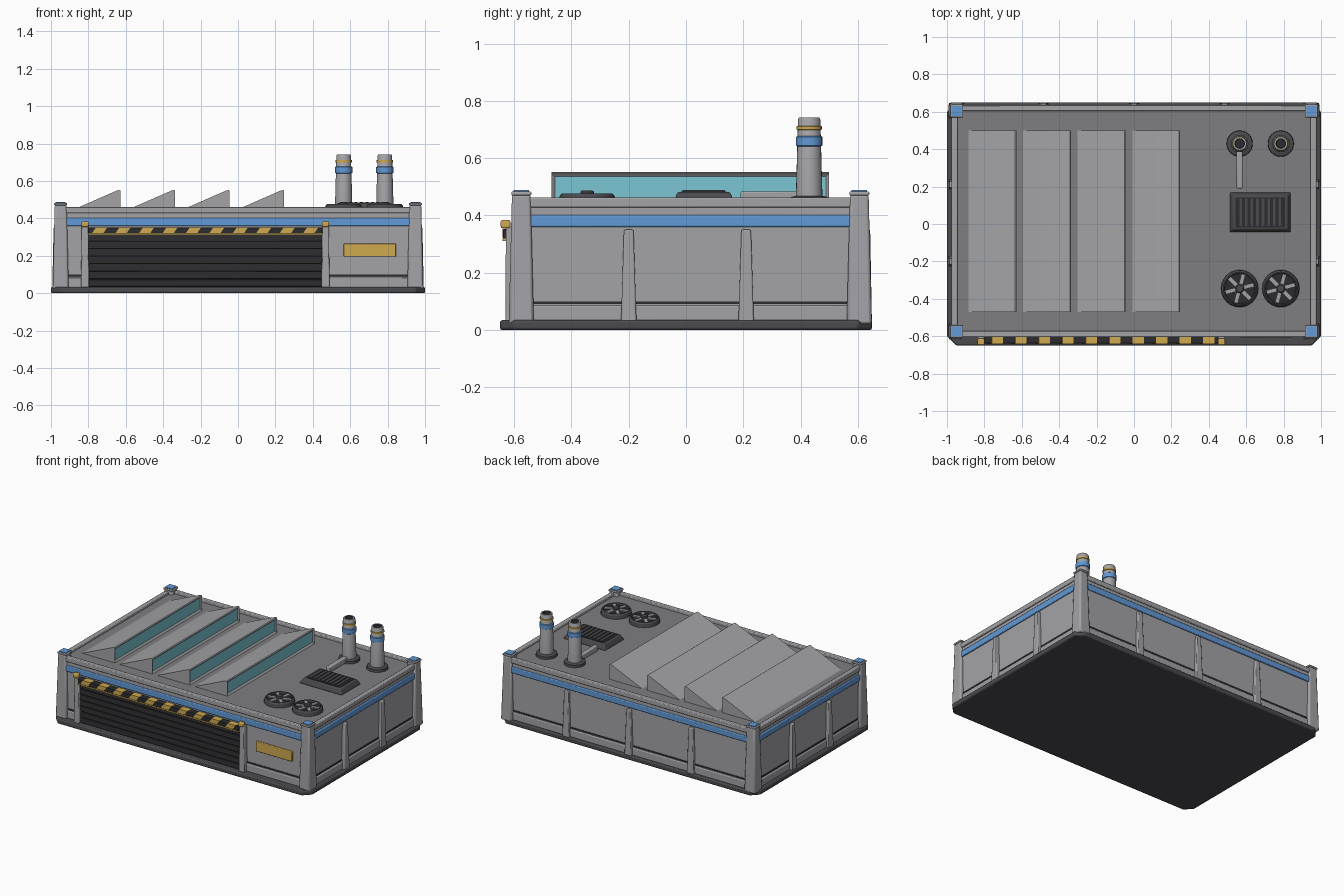
import bpy, bmesh
from math import pi, cos, sin
from mathutils import Vector, Matrix

default = bpy.data.objects.get("Cube")
if default:
    bpy.data.objects.remove(default, do_unlink=True)


def material(name, r, g, b):
    m = bpy.data.materials.new(name)
    m.use_nodes = True
    m.diffuse_color = (r, g, b, 1)
    m.node_tree.nodes["Principled BSDF"].inputs["Base Color"].default_value = (r, g, b, 1)
    return m


GREY = material("wall grey", 0.37, 0.37, 0.39)
ROOF = material("roof grey", 0.21, 0.21, 0.22)
DARK = material("dark metal", 0.07, 0.07, 0.078)
BLACK = material("shutter black", 0.025, 0.025, 0.028)
BLUE = material("trim blue", 0.12, 0.32, 0.68)
TEAL = material("glass teal", 0.2, 0.56, 0.66)
GOLD = material("signal yellow", 0.62, 0.4, 0.08)


def finish(name, bm, mats, bevel=0.0):
    bmesh.ops.recalc_face_normals(bm, faces=bm.faces)
    mesh = bpy.data.meshes.new(name)
    bm.to_mesh(mesh)
    bm.free()
    for m in mats:
        mesh.materials.append(m)
    ob = bpy.data.objects.new(name, mesh)
    bpy.context.collection.objects.link(ob)
    if bevel:
        mod = ob.modifiers.new("edge bevel", "BEVEL")
        mod.width, mod.segments = bevel, 2
        mod.limit_method = "ANGLE"
    bpy.ops.object.select_all(action="DESELECT")
    ob.select_set(True)
    bpy.context.view_layer.objects.active = ob
    bpy.ops.object.shade_smooth_by_angle(angle=pi / 6)
    return ob


def box(name, x, y, z0, z1, hx, hy, mat, top=(1, 1), bevel=0.0, shear=0.0, turn=0.0):
    """Box from half sizes, with an optional tapered or sheared top."""
    bm = bmesh.new()
    spin = Matrix.Rotation(turn, 3, "Z")
    for v in bmesh.ops.create_cube(bm, size=2)["verts"]:
        up = v.co.z > 0
        px = v.co.x * hx * (top[0] if up else 1) + (shear if up else 0)
        py = v.co.y * hy * (top[1] if up else 1)
        v.co = spin @ Vector((px, py, 0)) + Vector((x, y, z1 if up else z0))
    return finish(name, bm, [mat], bevel)


def lathe(name, x, y, profile, mat, sides=24):
    """Turn a (radius, height) profile around a vertical axis."""
    bm = bmesh.new()
    verts = [bm.verts.new((x + r, y, z)) for r, z in profile]
    edges = [bm.edges.new(pair) for pair in zip(verts, verts[1:])]
    bmesh.ops.spin(bm, geom=verts + edges, cent=(x, y, 0), axis=(0, 0, 1),
                   angle=2 * pi, steps=sides, use_duplicate=False)
    bmesh.ops.remove_doubles(bm, verts=bm.verts, dist=0.0002)
    return finish(name, bm, [mat])


def ring(name, z0, z1, hx, hy, width, mat, bevel=0.0):
    """Rectangular band running round the building."""
    for s, side in ((-1, "right"), (1, "left")):
        box(f"{name}_{side}", s * (hx - width / 2), CY, z0, z1, width / 2, hy, mat, bevel=bevel)
    for s, side in ((-1, "front"), (1, "back")):
        box(f"{name}_{side}", 0, CY + s * (hy - width / 2), z0, z1, hx, width / 2, mat, bevel=bevel)


CY, HX, HY = 0.015, 0.965, 0.61      # building centre and half sizes
FRONT = CY - HY
DECK = 0.445

# Base slab with chamfered corners
bm = bmesh.new()
outline = []
for sx, sy in ((1, 1), (-1, 1), (-1, -1), (1, -1)):
    pair = [(sx, sy * 0.6), (sx * 0.95, sy * 0.65)]
    outline += pair if sx * sy > 0 else pair[::-1]
base = bm.faces.new([bm.verts.new((x, y, 0)) for x, y in outline])
extruded = bmesh.ops.extrude_face_region(bm, geom=[base])["geom"]
for v in extruded:
    if isinstance(v, bmesh.types.BMVert):
        v.co.z = 0.034
finish("base_slab", bm, [DARK], 0.008)

# Main walls with a darker roof deck on top
walls = box("walls", 0, CY, 0.03, DECK, HX, HY, GREY)
walls.data.materials.append(ROOF)
for face in walls.data.polygons:
    if face.normal.z > 0.9:
        face.material_index = 1

# Skirting, shadow groove, coloured band and parapet
ring("skirting", 0.03, 0.086, HX + 0.008, HY + 0.008, 0.03, GREY, 0.006)
ring("groove", 0.09, 0.1, HX + 0.002, HY + 0.002, 0.02, BLACK)
ring("blue_band", 0.36, 0.402, HX + 0.01, HY + 0.01, 0.03, BLUE, 0.005)
ring("parapet", 0.428, 0.462, HX + 0.01, HY + 0.01, 0.032, GREY, 0.005)

# Corner pillars
for x in (-0.948, 0.948):
    for y in (FRONT + 0.02, CY + HY - 0.02):
        box("corner_pillar", x, y, 0.02, 0.474, 0.043, 0.044, GREY, (0.74, 0.74), 0.01)
        box("pillar_cap", x, y, 0.47, 0.483, 0.035, 0.035, GREY, bevel=0.004)
        box("pillar_cap_plate", x, y, 0.482, 0.488, 0.027, 0.027, BLUE)

# Tapered wall ribs on the sides and back
for s in (-1, 1):
    for y in (-0.2, 0.21):
        box("side_rib", s * HX, y, 0.03, 0.35, 0.028, 0.027, GREY, (0.75, 0.62), 0.005)
for x in (-0.485, 0, 0.485):
    box("back_rib", x, CY + HY, 0.03, 0.35, 0.027, 0.024, GREY, (0.62, 0.75), 0.005)

# Shutter door: backing and slats
GX, GW = -0.175, 0.627
box("shutter_backing", GX, FRONT, 0.034, 0.315, GW, 0.012, BLACK)
SLATS = 7
for i in range(SLATS):
    z = 0.036 + i * 0.04
    box("shutter_slat", GX, FRONT - 0.01, z, z + 0.036, GW, 0.012, BLACK, (1, 0.7), 0.003)

# Door posts, lintel and hazard stripes
for s in (-1, 1):
    x = GX + s * (GW + 0.016)
    box("door_post", x, FRONT - 0.012, 0.03, 0.36, 0.022, 0.024, GREY, (0.8, 0.9), 0.005)
    box("door_post_cap", x, FRONT - 0.035, 0.355, 0.384, 0.019, 0.017, GOLD, bevel=0.006)
box("lintel", GX, FRONT - 0.022, 0.318, 0.35, GW, 0.022, BLACK, bevel=0.003)
box("lintel_lower_trim", GX, FRONT - 0.022, 0.31, 0.319, GW, 0.023, GOLD)
STRIPES = 10
for i in range(STRIPES):
    x = GX + (i + 0.5 - STRIPES / 2) * 2 * GW / STRIPES
    box("hazard_stripe", x - 0.01, FRONT - 0.024, 0.322, 0.352, 0.03, 0.022, GOLD, shear=0.02)

# Blank yellow panel beside the door
box("wall_panel", 0.705, FRONT - 0.004, 0.195, 0.265, 0.14, 0.009, GOLD, bevel=0.004)

# Sawtooth skylights with inset glass
for i in range(4):
    x0 = -0.885 + i * 0.292
    outline = [(x0, DECK), (x0 + 0.256, DECK), (x0 + 0.256, 0.548),
               (x0 + 0.25, 0.552), (x0 + 0.238, 0.549)]
    bm = bmesh.new()
    end = bm.faces.new([bm.verts.new((x, -0.47, z)) for x, z in outline])
    moved = bmesh.ops.extrude_face_region(bm, geom=[end])["geom"]
    bmesh.ops.translate(bm, vec=(0, 0.97, 0),
                        verts=[g for g in moved if isinstance(g, bmesh.types.BMVert)])
    bmesh.ops.recalc_face_normals(bm, faces=bm.faces)
    bm.faces.ensure_lookup_table()
    pane = max(bm.faces, key=lambda f: f.normal.x)
    bmesh.ops.inset_region(bm, faces=[pane], thickness=0.017, depth=-0.01)
    pane.material_index = 1
    finish("sawtooth_skylight", bm, [GREY, TEAL])

# Chimneys and fans stand in two columns
for x in (0.565, 0.785):
    y = 0.43
    lathe("chimney_flange", x, y, [(0, DECK), (0.07, DECK), (0.068, 0.462), (0.05, 0.468), (0, 0.468)], DARK)
    lathe("chimney", x, y, [(0.047, DECK), (0.039, 0.735), (0.036, 0.741), (0.026, 0.741),
                            (0.024, 0.71), (0, 0.71)], GREY)
    lathe("chimney_mouth", x, y, [(0.026, 0.7415), (0.024, 0.718), (0, 0.718)], BLACK)
    lathe("chimney_blue_band", x, y, [(0.04, 0.64), (0.046, 0.644), (0.046, 0.674), (0.04, 0.678)], BLUE)
    lathe("chimney_yellow_band", x, y, [(0.038, 0.698), (0.044, 0.7), (0.044, 0.711), (0.038, 0.713)], GOLD)

    y = -0.345
    lathe("fan_housing", x, y, [(0.1, DECK), (0.096, 0.468), (0.088, 0.477), (0.082, 0.477),
                                (0.08, 0.462), (0, 0.462)], DARK)
    lathe("fan_well", x, y, [(0.08, 0.463), (0, 0.464)], BLACK)
    for k in range(6):
        a = k * pi / 3 + pi / 12
        box("fan_blade", x + 0.047 * cos(a), y + 0.047 * sin(a), 0.466, 0.474,
            0.032, 0.011, GREY, turn=a)
    lathe("fan_hub", x, y, [(0.024, 0.462), (0.024, 0.482), (0.018, 0.487), (0, 0.487)], DARK)

# Roof vent with slats, and the duct linking it to a chimney
box("vent_box", 0.675, 0.062, DECK, 0.482, 0.165, 0.108, DARK, (0.88, 0.84), 0.006)
box("vent_opening", 0.675, 0.062, 0.48, 0.484, 0.132, 0.08, BLACK)
for i in range(8):
    box("vent_slat", 0.57 + i * 0.03, 0.062, 0.483, 0.488, 0.007, 0.074, DARK)
box("roof_duct", 0.565, 0.29, DECK, 0.484, 0.016, 0.1, GREY, bevel=0.006)
